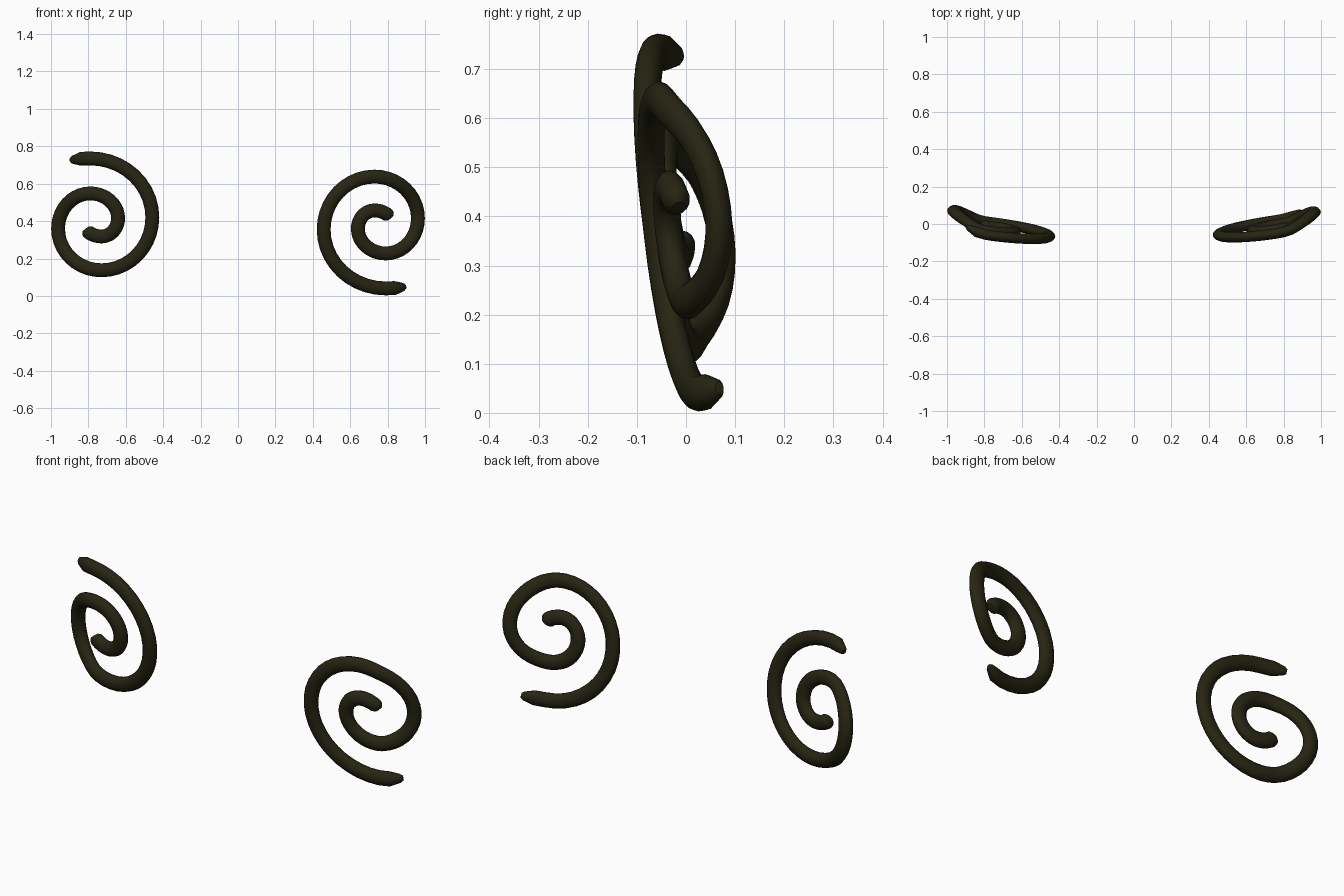
import bpy, bmesh, math
from mathutils import Vector

if "Cube" in bpy.data.objects:
    bpy.data.objects.remove(bpy.data.objects["Cube"])

mat = bpy.data.materials.new("dark olive")
mat.diffuse_color = (0.02, 0.018, 0.006, 1)
mat.use_nodes = True
mat.node_tree.nodes["Principled BSDF"].inputs["Base Color"].default_value = mat.diffuse_color

HALF_W, HALF_D, SIDES, STEPS = 0.037, 0.028, 14, 10
# Spiral extremes (x, z), alternating top/bottom and side points, outside to inside
EXTREMES = [(0.79, 0.735), (0.458, 0.42), (0.73, 0.137), (0.962, 0.36),
            (0.79, 0.548), (0.641, 0.415), (0.73, 0.318), (0.83, 0.40)]


def depth(x, z):
    """Curved sheet the spirals lie on: a tilted plane folding back at the outer side."""
    d = x - 0.83
    fold = 0.24 * (d + math.sqrt(d * d + 0.0009))
    return -0.022 - 0.12 * (z - 0.35) + 0.13 * (x - 0.73) + fold


def spiral_path():
    """Quarter ellipses between extremes, with tapered ends: (x, z, thickness)."""
    pts = [(0.895, 0.724, 0.35), (0.884, 0.727, 0.6), (0.84, 0.733, 1.0)]
    for i in range(len(EXTREMES) - 1):
        (x0, z0), (x1, z1) = EXTREMES[i], EXTREMES[i + 1]
        last = i == len(EXTREMES) - 2
        for k in range(6 if last else STEPS):
            a = k / STEPS * math.pi / 2
            s, c = math.sin(a), math.cos(a)
            if i % 2 == 0:
                pts.append((x0 + (x1 - x0) * s, z1 + (z0 - z1) * c, 1.0))
            else:
                pts.append((x1 + (x0 - x1) * c, z0 + (z1 - z0) * s, 1.0))
    pts += [(0.808, 0.349, 0.9), (0.815, 0.358, 0.55)]
    return pts


def make_spiral(name, side):
    # The right spiral is the left one turned half round, on a mirrored sheet
    path, thick = [], []
    for x, z, t in spiral_path():
        zz = z if side < 0 else 0.775 - z
        path.append(Vector((side * x, depth(x, zz), zz)))
        thick.append(t)
    bm = bmesh.new()
    rings = []
    n = len(path)
    for i, p in enumerate(path):
        tan = (path[min(i + 1, n - 1)] - path[max(i - 1, 0)]).normalized()
        across = tan.cross(Vector((0, 1, 0))).normalized()
        back = across.cross(tan).normalized()
        ring = []
        for k in range(SIDES):
            a = 2 * math.pi * k / SIDES
            ring.append(bm.verts.new(p + thick[i] * (
                across * HALF_W * math.cos(a) + back * HALF_D * math.sin(a))))
        rings.append(ring)
    for r0, r1 in zip(rings, rings[1:]):
        for k in range(SIDES):
            j = (k + 1) % SIDES
            bm.faces.new((r0[k], r0[j], r1[j], r1[k]))
    bm.faces.new(rings[0])
    bm.faces.new(rings[-1])
    bmesh.ops.recalc_face_normals(bm, faces=bm.faces)
    me = bpy.data.meshes.new(name)
    bm.to_mesh(me)
    bm.free()
    me.materials.append(mat)
    ob = bpy.data.objects.new(name, me)
    bpy.context.collection.objects.link(ob)
    bpy.ops.object.select_all(action='DESELECT')
    ob.select_set(True)
    bpy.context.view_layer.objects.active = ob
    bpy.ops.object.shade_smooth_by_angle(angle=math.radians(45))


make_spiral("left_spiral", -1)
make_spiral("right_spiral", 1)
